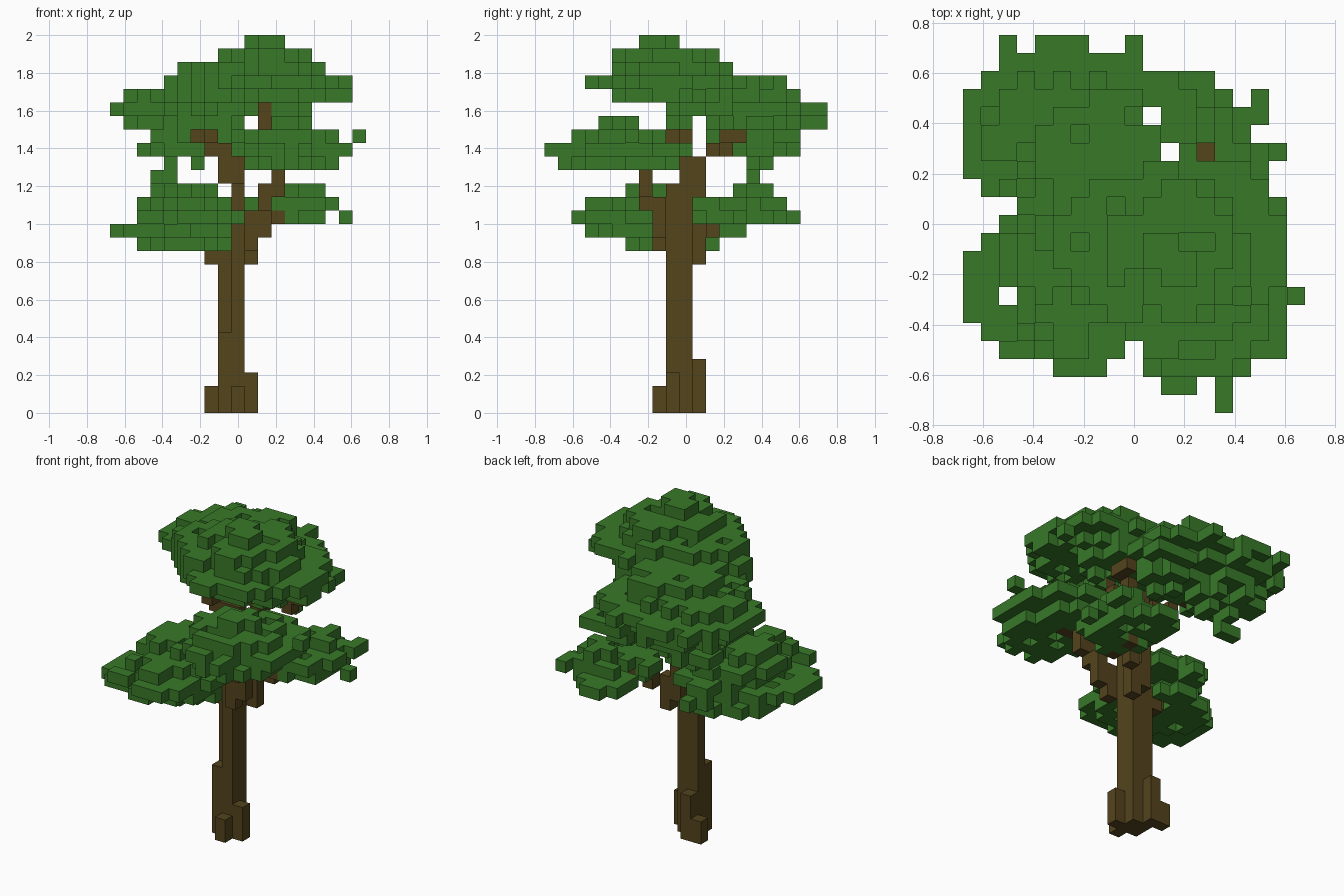
import bpy
import bmesh
import random
from mathutils import Vector

random.seed(11)
CELL = 2 / 28
ORIGIN = Vector((-9.5, -10.5, 0))

if "Cube" in bpy.data.objects:
    bpy.data.objects.remove(bpy.data.objects["Cube"], do_unlink=True)


def make_material(name, rgb):
    mat = bpy.data.materials.new(name)
    mat.use_nodes = True
    color = (*rgb, 1)
    mat.diffuse_color = color
    shader = next(n for n in mat.node_tree.nodes if n.type == "BSDF_PRINCIPLED")
    shader.inputs["Base Color"].default_value = color
    shader.inputs["Roughness"].default_value = 0.9
    return mat


def build_blocks(name, cells, mat):
    """Skin a set of grid cells with square faces, leaving out the shared ones."""
    bm = bmesh.new()
    corners = {}

    def corner(point):
        key = tuple(round(v) for v in point)
        if key not in corners:
            corners[key] = bm.verts.new((Vector(key) + ORIGIN) * CELL)
        return corners[key]

    for cell in sorted(cells):
        for axis in range(3):
            u, v, normal = Vector(), Vector(), Vector()
            u[(axis + 1) % 3] = v[(axis + 2) % 3] = normal[axis] = 1
            for side in (-1, 1):
                neighbour = list(cell)
                neighbour[axis] += side
                if tuple(neighbour) in cells:
                    continue
                base = Vector(cell) + (normal if side > 0 else Vector())
                loop = [base, base + u, base + u + v, base + v]
                if side < 0:
                    loop.reverse()
                bm.faces.new([corner(p) for p in loop])
    mesh = bpy.data.meshes.new(name)
    bm.to_mesh(mesh)
    bm.free()
    mesh.materials.append(mat)
    obj = bpy.data.objects.new(name, mesh)
    bpy.context.collection.objects.link(obj)
    return obj


def box(x0, x1, y0, y1, z0, z1):
    return {(x, y, z) for x in range(x0, x1 + 1)
            for y in range(y0, y1 + 1) for z in range(z0, z1 + 1)}


def post(x, y, z0, z1):
    return box(x, x, y, y, z0, z1)


def leaf_disc(z, x0, x1, y0, y1):
    """One rounded layer of leaves with a ragged rim."""
    rx, ry = (x1 - x0 + 1) / 2, (y1 - y0 + 1) / 2
    cx, cy = (x0 + x1) / 2, (y0 + y1) / 2
    disc = set()
    for x, y, _ in sorted(box(x0, x1, y0, y1, z, z)):
        reach = (abs(x - cx) / rx) ** 2 + (abs(y - cy) / ry) ** 2
        if reach < random.uniform(0.76, 1.1):
            disc.add((x, y, z))
    return disc


def roughen(cells, share):
    """Nibble single blocks off the top and underside of a cluster."""
    rough = set(cells)
    for x, y, z in sorted(cells):
        above, below = (x, y, z + 1) in cells, (x, y, z - 1) in rough
        if above != below and random.random() < share:
            rough.remove((x, y, z))
    return rough


bark = make_material("bark brown", (0.088, 0.058, 0.012))
leaf = make_material("leaf green", (0.040, 0.190, 0.022))

# Trunk with uneven roots
trunk = box(9, 9, 9, 10, 0, 16) | post(8, 10, 0, 12) | post(9, 11, 12, 16)
trunk |= box(8, 9, 10, 11, 17, 18)
roots = post(8, 9, 0, 5) | post(10, 9, 0, 2) | post(9, 8, 0, 1)
roots |= post(8, 11, 0, 3) | post(7, 11, 0, 1)

# Branches, each a chain of short stepped posts
branches = {
    "low_left_branch": [(7, 10, 11, 12), (6, 9, 12, 13)],
    "low_back_branch": [(10, 11, 11, 13), (11, 12, 13, 14), (12, 11, 14, 14),
                        (12, 13, 14, 14)],
    "front_branch": [(10, 8, 12, 14), (11, 8, 13, 15), (11, 7, 15, 16),
                     (12, 7, 16, 17), (12, 6, 18, 18), (13, 6, 18, 18)],
    "high_left_branch": [(8, 10, 19, 19), (7, 10, 19, 20), (7, 9, 20, 20),
                         (7, 12, 19, 19), (6, 13, 20, 20)],
    "high_back_branch": [(10, 12, 19, 19), (12, 13, 19, 20), (13, 13, 20, 20),
                         (13, 14, 20, 20)],
    "crown_branch": [(9, 10, 19, 19), (11, 10, 20, 20), (11, 9, 21, 22)],
}

wood = trunk | roots
build_blocks("trunk", trunk | roots, bark)
for name, steps in branches.items():
    cells = set().union(*(post(*step) for step in steps)) - wood
    wood |= cells
    build_blocks(name, cells, bark)

# Leaf clusters: lowest layer, then the extent of each layer going up
clusters = {
    "low_left_leaves": (12, [(2, 8, 6, 12), (0, 8, 3, 11), (3, 9, 2, 13),
                             (2, 8, 3, 12), (3, 7, 6, 10)]),
    "low_back_leaves": (14, [(11, 15, 11, 18), (10, 16, 11, 16),
                             (13, 15, 13, 16)]),
    "front_leaves": (18, [(10, 16, 1, 9), (9, 17, 1, 10), (9, 16, 2, 8),
                          (12, 14, 4, 6)]),
    "back_left_leaves": (17, [(3, 4, 15, 15), (4, 6, 15, 16), (2, 7, 14, 18),
                              (3, 8, 12, 18), (1, 9, 12, 20), (0, 9, 11, 20),
                              (1, 10, 11, 18), (4, 11, 11, 17)]),
    "back_right_leaves": (18, [(10, 11, 15, 16), (9, 12, 14, 17),
                               (9, 13, 13, 18), (11, 13, 14, 17),
                               (8, 12, 13, 18)]),
    "crown_leaves": (22, [(10, 14, 9, 13), (4, 17, 5, 14), (4, 17, 3, 14),
                          (5, 15, 4, 13), (8, 14, 5, 12), (10, 12, 7, 9)]),
}

# Stray leaf blocks that stick out of the rims
strays = {
    "low_left_leaves": [(5, 2, 14), (7, 2, 14), (1, 4, 13), (0, 5, 13),
                        (0, 7, 13), (5, 13, 13), (6, 13, 13), (6, 14, 13),
                        (2, 3, 14), (3, 3, 14)],
    "low_back_leaves": [(13, 18, 14), (17, 14, 14), (16, 17, 15), (16, 16, 15),
                        (15, 16, 15)],
    "front_leaves": [(18, 6, 20), (14, 0, 19), (11, 1, 19), (17, 3, 19),
                     (17, 5, 19)],
    "back_left_leaves": [(9, 20, 22), (9, 19, 22), (8, 19, 22), (8, 18, 22),
                         (9, 18, 22), (0, 17, 22), (2, 19, 22)],
    "back_right_leaves": [(13, 18, 20)],
    "crown_leaves": [(17, 9, 23), (17, 11, 23), (17, 7, 24), (12, 9, 22),
                     (12, 9, 21), (13, 10, 21)],
}
gaps = {(10, 16), (11, 14), (13, 14), (2, 6)}

for name, (start, layers) in clusters.items():
    cells = set()
    for step, extent in enumerate(layers):
        cells |= leaf_disc(start + step, *extent)
    # The crown is clipped on its two diagonal corners
    if name == "crown_leaves":
        cells = {c for c in cells if 12 < c[0] + c[1] < 29}
    cells = roughen(cells, 0.2) | set(strays[name])
    cells = {c for c in cells - wood if c[:2] not in gaps}
    build_blocks(name, cells, leaf)
